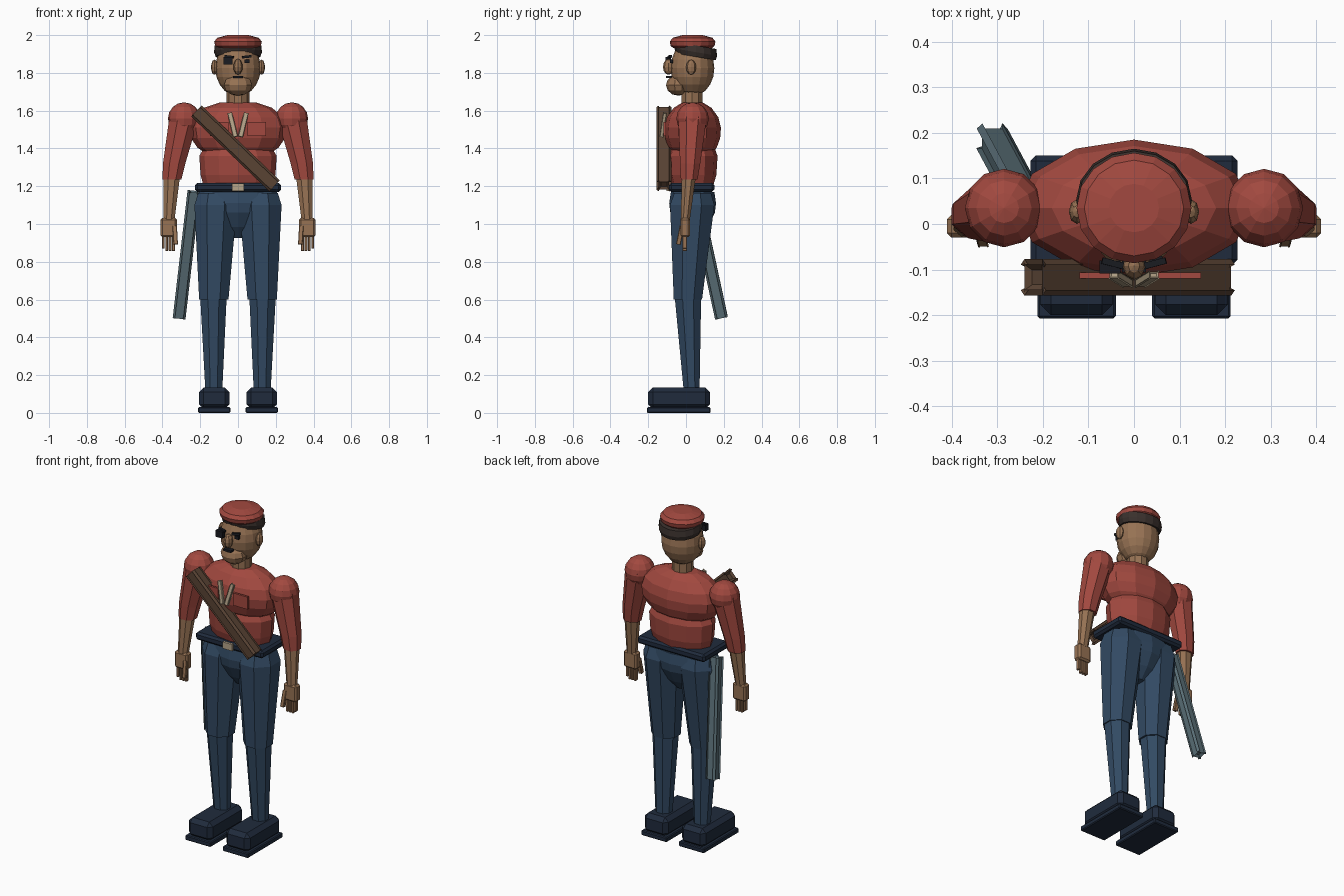
import bpy, bmesh, math
from mathutils import Vector


def colour(name, r, g, b):
    m = bpy.data.materials.new(name)
    m.diffuse_color = (r, g, b, 1)
    return m


RED = colour("red cloth", 0.36, 0.066, 0.05)
BLUE = colour("blue trousers", 0.032, 0.068, 0.125)
NAVY = colour("navy leather", 0.014, 0.024, 0.046)
SKIN = colour("skin", 0.31, 0.17, 0.088)
HAIR = colour("dark hair", 0.042, 0.03, 0.026)
BROWN = colour("brown strap", 0.10, 0.056, 0.034)
STEEL = colour("grey blue", 0.10, 0.155, 0.18)
TAN = colour("pale tan", 0.46, 0.37, 0.25)
BLACK = colour("near black", 0.01, 0.011, 0.015)


def finish(name, bm, mat):
    bmesh.ops.recalc_face_normals(bm, faces=bm.faces)
    me = bpy.data.meshes.new(name)
    bm.to_mesh(me)
    bm.free()
    me.materials.append(mat)
    ob = bpy.data.objects.new(name, me)
    bpy.context.collection.objects.link(ob)
    return ob


def loft(name, rings, sides, mat, tilt=0, turn=0.0):
    """Stack of elliptical rings (x, y, z, rx, ry), capped at both ends."""
    bm = bmesh.new()
    loops = []
    for x, y, z, rx, ry in rings:
        loop = []
        for i in range(sides):
            a = 2 * math.pi * (i + turn) / sides
            dy = ry * math.sin(a)
            loop.append(bm.verts.new((x + rx * math.cos(a), y + dy, z + tilt * dy)))
        loops.append(loop)
    for lo, hi in zip(loops, loops[1:]):
        for i in range(sides):
            j = (i + 1) % sides
            bm.faces.new((lo[i], lo[j], hi[j], hi[i]))
    bm.faces.new(loops[0])
    bm.faces.new(loops[-1])
    return finish(name, bm, mat)


def ball(name, c, r, mat, u=12, v=8):
    bm = bmesh.new()
    bmesh.ops.create_uvsphere(bm, u_segments=u, v_segments=v, radius=1)
    for p in bm.verts:
        p.co = Vector(p.co[k] * r[k] + c[k] for k in range(3))
    return finish(name, bm, mat)


def box(name, lo, hi, mat, bevel=0.0):
    bm = bmesh.new()
    bmesh.ops.create_cube(bm, size=1)
    for p in bm.verts:
        p.co = Vector(lo[k] + (p.co[k] + 0.5) * (hi[k] - lo[k]) for k in range(3))
    if bevel:
        bmesh.ops.bevel(bm, geom=bm.edges[:], offset=bevel, segments=1, affect='EDGES')
    return finish(name, bm, mat)


def rod(name, a, b, w, d, mat, bevel=0.0):
    """Bar from a to b, w wide across the front and d deep."""
    a, b = Vector(a), Vector(b)
    axis = (b - a).normalized()
    side = axis.cross(Vector((0, 1, 0))).normalized()
    deep = side.cross(axis)
    bm = bmesh.new()
    bmesh.ops.create_cube(bm, size=1)
    for p in bm.verts:
        x, y, z = p.co
        p.co = a.lerp(b, z + 0.5) + side * (x * w) + deep * (y * d)
    if bevel:
        bmesh.ops.bevel(bm, geom=bm.edges[:], offset=bevel, segments=1, affect='EDGES')
    return finish(name, bm, mat)


def sbox(name, s, x0, x1, y0, y1, z0, z1, mat, bevel=0.0):
    """Box given for the +x side, placed on side s."""
    xs = sorted((s * x0, s * x1))
    return box(name, (xs[0], y0, z0), (xs[1], y1, z1), mat, bevel)


for s, tag in ((-1, "right"), (1, "left")):
    # boots and legs
    sbox(tag + "_boot_sole", s, 0.04, 0.212, -0.207, 0.13, 0, 0.03, NAVY, 0.005)
    sbox(tag + "_boot", s, 0.046, 0.206, -0.2, 0.126, 0.02, 0.135, NAVY, 0.024)
    loft(tag + "_shin", [(s * 0.128, 0.03, 0.11, 0.048, 0.045),
                         (s * 0.13, 0.01, 0.62, 0.076, 0.076)], 8, BLUE, turn=0.5)
    loft(tag + "_thigh", [(s * 0.128, 0.01, 0.6, 0.084, 0.081),
                          (s * 0.118, 0.033, 1.1, 0.122, 0.127),
                          (s * 0.118, 0.035, 1.165, 0.1, 0.105)], 8, BLUE, turn=0.5)
    # shoulder and sleeve
    ball(tag + "_shoulder", (s * 0.285, 0.035, 1.558), (0.086, 0.086, 0.086), RED)
    loft(tag + "_sleeve", [(s * 0.35, 0.017, 1.235, 0.054, 0.048),
                           (s * 0.338, 0.022, 1.32, 0.064, 0.058),
                           (s * 0.284, 0.035, 1.57, 0.085, 0.082)], 8, RED, turn=0.5)
    # forearm and hand
    loft(tag + "_forearm", [(s * 0.366, -0.004, 1.02, 0.032, 0.026),
                            (s * 0.351, 0.015, 1.25, 0.047, 0.04)], 8, SKIN, turn=0.5)
    sbox(tag + "_palm", s, 0.323, 0.41, -0.03, 0.02, 0.93, 1.032, SKIN, 0.01)
    for i in range(4):
        x = 0.334 + i * 0.018
        sbox(f"{tag}_finger_{i + 1}", s, x, x + 0.015, -0.018, 0.006,
             0.856 if i < 3 else 0.87, 0.94, SKIN, 0.003)
    rod(tag + "_thumb", (s * 0.335, -0.022, 0.985), (s * 0.33, -0.04, 0.895),
        0.018, 0.018, SKIN, 0.003)
    # breast pocket and collar tab
    sbox(tag + "_pocket", s, 0.05, 0.147, -0.119, -0.106, 1.465, 1.54, RED)
    rod(tag + "_collar_tab", (s * 0.043, -0.112, 1.585), (s * 0.014, -0.13, 1.465),
        0.02, 0.014, TAN, 0.003)
    # ear and brow
    ball(tag + "_ear", (s * 0.125, 0.027, 1.83), (0.018, 0.027, 0.04), SKIN, 8, 6)
    rod(tag + "_brow", (s * 0.024, -0.092, 1.883), (s * 0.07, -0.08, 1.888),
        0.013, 0.014, BLACK)

# hips and belt
loft("pelvis", [(0, 0.035, 0.925, 0.035, 0.03), (0, 0.035, 0.985, 0.095, 0.08),
                (0, 0.035, 1.06, 0.165, 0.118), (0, 0.035, 1.11, 0.222, 0.124),
                (0, 0.035, 1.17, 0.205, 0.115)], 12, BLUE)
box("belt", (-0.227, -0.09, 1.17), (0.227, 0.15, 1.217), NAVY, 0.012)
box("belt_buckle", (-0.032, -0.102, 1.174), (0.032, -0.088, 1.214), TAN)

# torso
loft("abdomen", [(0, 0.035, 1.2, 0.182, 0.108), (0, 0.035, 1.26, 0.198, 0.126),
                 (0, 0.035, 1.36, 0.205, 0.132), (0, 0.035, 1.42, 0.17, 0.11)], 12, RED)
loft("chest", [(0, 0.035, 1.335, 0.09, 0.055), (0, 0.035, 1.365, 0.16, 0.095),
               (0, 0.035, 1.405, 0.215, 0.128), (0, 0.035, 1.455, 0.25, 0.146),
               (0, 0.035, 1.51, 0.258, 0.15), (0, 0.035, 1.565, 0.24, 0.136),
               (0, 0.035, 1.615, 0.18, 0.1), (0, 0.035, 1.642, 0.1, 0.056)], 12, RED)
rod("shoulder_strap", (-0.212, -0.117, 1.59), (0.185, -0.117, 1.21), 0.056, 0.056, BROWN, 0.012)

# head
loft("neck", [(0, 0.032, 1.6, 0.06, 0.058), (0, 0.032, 1.74, 0.06, 0.058)], 10, SKIN)
ball("head", (0, 0.034, 1.825), (0.12, 0.116, 0.148), SKIN, 16, 10)
ball("jaw", (0, -0.04, 1.735), (0.078, 0.066, 0.056), SKIN, 10, 6)
ball("nose", (0, -0.092, 1.832), (0.025, 0.03, 0.042), SKIN, 8, 6)
box("mouth", (-0.026, -0.106, 1.772), (0.026, -0.075, 1.784), BLACK)
box("eye_patch", (-0.076, -0.108, 1.845), (-0.03, -0.08, 1.884), BLACK)
box("left_eye", (0.034, -0.084, 1.852), (0.062, -0.07, 1.872), BLACK)

# hair band and cap
loft("hair", [(0, 0.052, 1.885, 0.118, 0.105), (0, 0.052, 1.91, 0.127, 0.113),
              (0, 0.052, 1.945, 0.123, 0.108)], 16, HAIR, tilt=-0.17)
loft("cap", [(0, 0.035, 1.932, 0.108, 0.103), (0, 0.035, 1.943, 0.121, 0.116),
             (0, 0.035, 1.966, 0.126, 0.121), (0, 0.035, 1.986, 0.109, 0.105),
             (0, 0.035, 2.0, 0.055, 0.053)], 16, RED)

# hanging baton
rod("baton", (-0.235, 0.045, 1.16), (-0.31, 0.185, 0.515), 0.044, 0.044, STEEL, 0.012)
